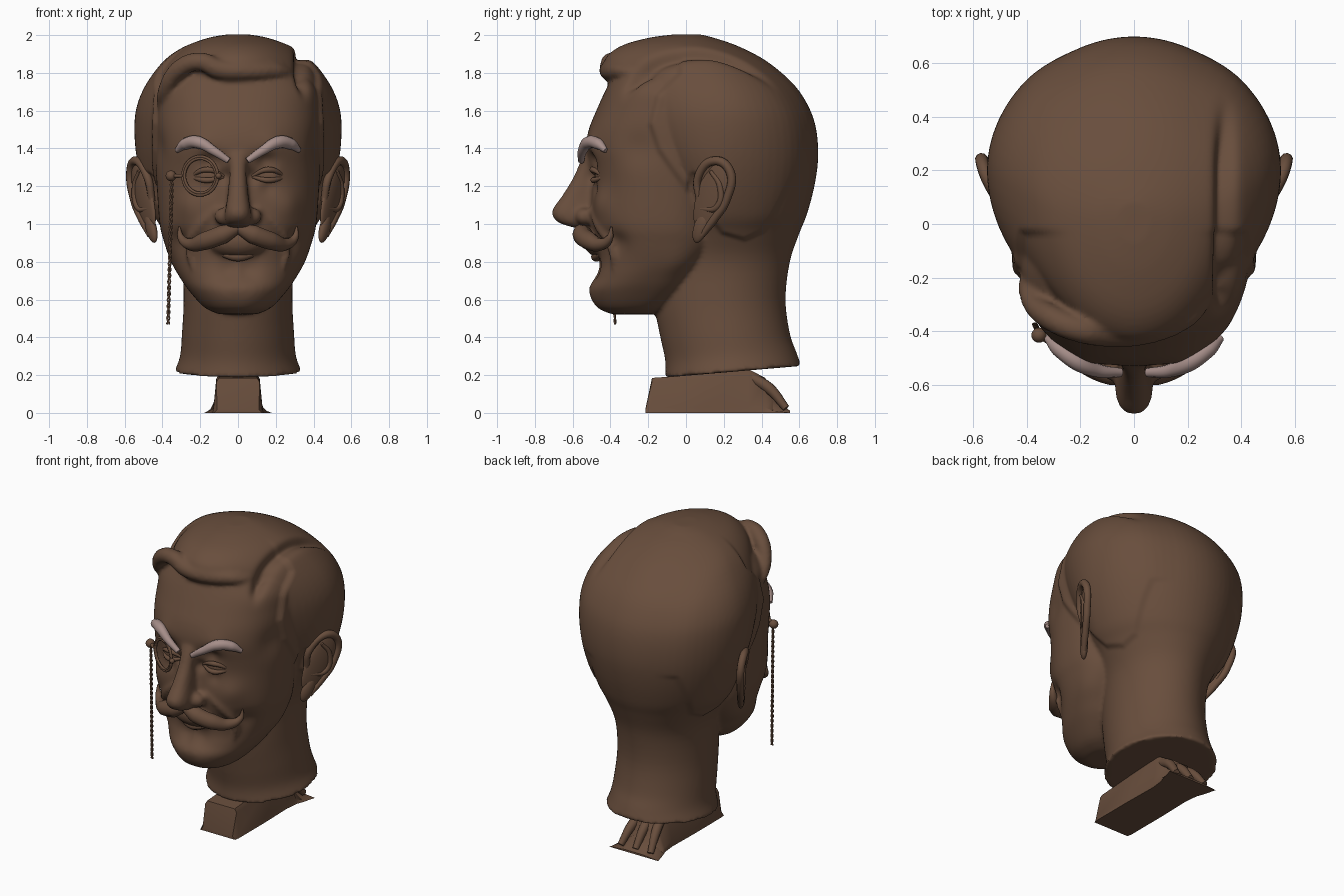
import bpy, bmesh, math
from mathutils import Vector, Matrix

cube = bpy.data.objects.get("Cube")
if cube:
    bpy.data.objects.remove(cube, do_unlink=True)


def material(name, color):
    mat = bpy.data.materials.new(name)
    mat.use_nodes = True
    mat.diffuse_color = color
    mat.node_tree.nodes["Principled BSDF"].inputs["Base Color"].default_value = color
    return mat


BROWN = material("warm_brown", (0.14, 0.076, 0.046, 1))
PALE = material("pale_brow_hair", (0.38, 0.27, 0.25, 1))


def add_object(name, mesh, mat=BROWN):
    mesh.materials.clear()
    mesh.materials.append(mat)
    mesh.shade_smooth()
    obj = bpy.data.objects.new(name, mesh)
    bpy.context.collection.objects.link(obj)
    return obj


def evaluated_mesh(obj):
    """Turn an object with its modifiers into a plain mesh and remove the object."""
    bpy.context.view_layer.update()
    graph = bpy.context.evaluated_depsgraph_get()
    mesh = bpy.data.meshes.new_from_object(obj.evaluated_get(graph))
    bpy.data.objects.remove(obj, do_unlink=True)
    return mesh


def tube(points, radii):
    """Tapered tube mesh along a smooth path."""
    curve = bpy.data.curves.new("path", "CURVE")
    curve.dimensions = "3D"
    curve.bevel_depth = 1.0
    curve.bevel_resolution = 3
    curve.use_fill_caps = True
    curve.resolution_u = 8 if len(points) < 20 else 1
    spline = curve.splines.new("BEZIER")
    spline.bezier_points.add(len(points) - 1)
    for bp, p, r in zip(spline.bezier_points, points, radii):
        bp.co, bp.radius = p, r
        bp.handle_left_type = bp.handle_right_type = "AUTO"
    obj = bpy.data.objects.new("path", curve)
    bpy.context.collection.objects.link(obj)
    return evaluated_mesh(obj)


def refine(sections, steps=4):
    """Smooth curve through the sections."""
    out = []
    for i in range(len(sections) - 1):
        a, b, c, d = (sections[max(0, min(len(sections) - 1, i + k))] for k in (-1, 0, 1, 2))
        for s in range(steps):
            t = s / steps
            out.append([q + .5 * t * (r - p + t * (2 * p - 5 * q + 4 * r - w + t * (3 * (q - r) + w - p)))
                        for p, q, r, w in zip(a, b, c, d)])
    return out + [sections[-1]]


def loft(sections, power, n=64):
    """Closed stack of rounded rings: z, front y, widest y, back y, half width, tilt."""
    bm = bmesh.new()
    rings = []
    for z, front, mid, back, w, tilt in refine(sections):
        ring = []
        for i in range(n):
            a = math.tau * i / n
            c, s = math.cos(a), math.sin(a)
            x = math.copysign(abs(c) ** (2 / power), c) * w
            y = math.copysign(abs(s) ** (2 / power), s)
            y *= (back - mid) if s > 0 else (mid - front)
            ring.append(bm.verts.new((x, mid + y, z + tilt * y)))
        rings.append(ring)
    for lo, hi in zip(rings, rings[1:]):
        for i in range(n):
            j = (i + 1) % n
            bm.faces.new((lo[i], lo[j], hi[j], hi[i]))
    bm.faces.new(rings[0][::-1])
    bm.faces.new(rings[-1])
    mesh = bpy.data.meshes.new("loft")
    bm.to_mesh(mesh)
    bm.free()
    return mesh


def ball(center, axes):
    """Ellipsoid from a centre and three axis vectors."""
    matrix = Matrix(axes).transposed().to_4x4()
    matrix.translation = center
    bm = bmesh.new()
    bmesh.ops.create_uvsphere(bm, u_segments=24, v_segments=14, radius=1, matrix=matrix)
    mesh = bpy.data.meshes.new("ball")
    bm.to_mesh(mesh)
    bm.free()
    return mesh


def sphere(center, r):
    return ball(center, ((r, 0, 0), (0, r, 0), (0, 0, r)))


def both(points):
    """Path on the left and its mirror on the right."""
    return points, [(-x, y, z) for x, y, z in points]


def merge(name, meshes, mat=BROWN):
    bm = bmesh.new()
    for m in meshes:
        bm.from_mesh(m)
        bpy.data.meshes.remove(m)
    bmesh.ops.recalc_face_normals(bm, faces=bm.faces)
    mesh = bpy.data.meshes.new(name)
    bm.to_mesh(mesh)
    bm.free()
    return add_object(name, mesh, mat)


# Skull and neck
skull = loft([
    (.218, -.11, .25, .61, .337, .085), (.3, -.11, .24, .585, .307, .06),
    (.42, -.14, .22, .55, .297, 0), (.6, -.17, .2, .527, .288, 0),
    (.8, -.15, .2, .55, .3, 0), (.95, -.1, .2, .6, .365, 0),
    (1.05, -.1, .2, .64, .425, 0), (1.2, -.15, .2, .68, .48, 0),
    (1.35, -.25, .2, .7, .515, 0), (1.5, -.33, .2, .69, .527, 0),
    (1.62, -.37, .19, .65, .515, 0), (1.74, -.41, .16, .57, .465, 0),
    (1.86, -.435, .1, .43, .375, 0), (1.94, -.35, .04, .28, .275, 0),
    (1.985, -.2, .02, .15, .16, 0), (2.003, -.07, .02, .08, .06, 0)], 1.95)

# Face and jaw
face = loft([
    (.522, -.39, -.28, -.18, .1, 0), (.56, -.47, -.25, -.1, .18, 0),
    (.65, -.51, -.2, .02, .262, 0), (.72, -.485, -.16, .07, .31, 0),
    (.8, -.465, -.1, .12, .355, 0), (.9, -.475, -.1, .2, .39, 0),
    (1.0, -.51, -.1, .2, .415, 0), (1.2, -.5, -.1, .2, .43, 0),
    (1.3, -.51, -.1, .2, .435, 0), (1.4, -.53, -.1, .2, .435, 0),
    (1.5, -.515, -.1, .2, .435, 0), (1.6, -.475, -.1, .2, .43, 0),
    (1.7, -.43, -.1, .2, .42, 0), (1.78, -.39, -.1, .2, .37, 0)], 2.3)

# Nose
nose = loft([
    (.98, -.59, -.54, -.4, .05, 0), (1.005, -.67, -.58, -.4, .065, 0),
    (1.04, -.705, -.6, -.4, .07, 0), (1.08, -.705, -.6, -.4, .066, 0),
    (1.15, -.655, -.57, -.4, .055, 0), (1.25, -.595, -.52, -.4, .048, 0),
    (1.33, -.56, -.5, -.4, .05, 0), (1.39, -.53, -.48, -.4, .07, 0)], 2.4)

# Muzzle under the nose
muzzle = ball((0, -.42, .91), ((.17, 0, 0), (0, .125, 0), (0, 0, .1)))

parts = [skull, face, nose, muzzle]
for side in (1, -1):
    parts.append(sphere((.08 * side, -.54, 1.04), .045))    # nostril wing
    parts.append(sphere((.16 * side, -.41, 1.262), .082))   # eye
# Laugh folds
for path in both([(.1, -.5, 1.08), (.2, -.455, .99), (.26, -.395, .88), (.24, -.385, .76)]):
    parts.append(tube(path, [.02, .03, .03, .01]))
# Swept fringe, arching up over the right temple
parts.append(tube([(-.41, -.17, 1.6), (-.385, -.28, 1.71), (-.31, -.35, 1.82),
                   (-.2, -.395, 1.86), (-.1, -.405, 1.82), (.05, -.4, 1.81),
                   (.2, -.34, 1.81), (.3, -.24, 1.79)],
                  [.02, .04, .05, .05, .055, .05, .045, .02]))

head = merge("head", parts)
remesh = head.modifiers.new("fuse", "REMESH")
remesh.mode = "VOXEL"
remesh.voxel_size = .013
smooth = head.modifiers.new("soften", "SMOOTH")
smooth.factor, smooth.iterations = .5, 6
head = add_object("head", evaluated_mesh(head))

# Sculpted hollows and swellings, mirrored: place, radius, push along the surface
BRUSHES = [((.15, -.5, 1.33), .055, -.035), ((.08, -.5, 1.25), .035, -.025),
           ((.16, -.48, 1.19), .04, -.012), ((.24, -.42, 1.1), .08, .022),
           ((.3, -.36, .9), .07, -.02), ((.05, -.46, .76), .06, -.02),
           ((.05, -.5, .62), .07, .006), ((.18, -.5, 1.42), .07, .012),
           ((.4, -.25, 1.4), .09, -.015)]
HAIRLINE = [Vector(p) for p in [
    (0, 1.15), (-.16, 1.38), (-.21, 1.53), (-.17, 1.69), (-.05, 1.8), (-.05, 2.2), (1, 2.2),
    (1, 1.3), (.58, 1.25), (.48, 1.05), (.42, .95), (.31, .9), (.18, .94), (.06, 1.1), (.05, 1.25)]]


def ease(t):
    t = max(0, min(1, t))
    return t * t * (3 - 2 * t)


def hair_depth(p):
    """Distance inside the side hair outline, zero outside."""
    inside, near = False, 9
    for a, b in zip(HAIRLINE, HAIRLINE[1:] + HAIRLINE[:1]):
        if (a.y > p.y) != (b.y > p.y) and p.x < a.x + (p.y - a.y) * (b.x - a.x) / (b.y - a.y):
            inside = not inside
        t = max(0, min(1, (p - a).dot(b - a) / (b - a).length_squared))
        near = min(near, (p - a.lerp(b, t)).length)
    return near if inside else 0


moves = []
for v in head.data.vertices:
    co, nor = v.co.copy(), v.normal.copy()
    mirrored = Vector((abs(co.x), co.y, co.z))
    push = 0
    if co.y < 0:
        for place, r, amount in BRUSHES:
            d = (mirrored - Vector(place)).length / r
            if d < 3:
                push += amount * math.exp(-d * d)
    if co.z > .85 and abs(co.x) > .2:
        push += .022 * ease(hair_depth(Vector((co.y, co.z))) / .04) * ease(abs(co.x) / .2 - 1) * abs(nor.x)
    # Parting groove on the left
    if co.x > .2:
        fade = ease((.5 - co.y) / .3) * ease((co.y + .36) / .1) * ease((co.z - 1.62) / .12)
        push -= .045 * fade * math.exp(-((co.x - .335) / .028) ** 2)
    moves.append(co + nor * push)
for v, co in zip(head.data.vertices, moves):
    v.co = co

# Ears: a thin tilted dish with a rolled rim and a lobe
rim = [(.455, .07, 1.12), (.48, .065, 1.25), (.54, .155, 1.335), (.568, .232, 1.28),
       (.55, .215, 1.13), (.505, .145, 1.02), (.465, .085, .94)]
fold = [(.475, .08, 1.08), (.53, .165, 1.09), (.545, .18, 1.2), (.525, .13, 1.28)]
for name, side in (("left_ear", 1), ("right_ear", -1)):
    u = Vector((.5 * side, .87, 0)) * .095
    w = Vector((.2 * side, .24, .95)) * .2
    n = u.cross(w).normalized() * .024
    flip = 0 if side > 0 else 1
    merge(name, [ball((.5 * side, .135, 1.145), (u, n, w)),
                 ball((.46 * side, .078, .98), (u * .45, n, w * .42)),
                 tube(both(rim)[flip], [.018, .022, .024, .024, .022, .022, .016]),
                 tube(both(fold)[flip], [.012, .018, .017, .01])])

# Eyelids, lips, moustache, eyebrows
upper = [(.075, -.47, 1.255), (.16, -.495, 1.288), (.255, -.43, 1.25)]
lower = [(.075, -.47, 1.25), (.16, -.49, 1.232), (.255, -.43, 1.25)]
merge("eyelids", [tube(p, [.008, .016, .008]) for lid in (upper, lower) for p in both(lid)])
merge("lower_lip", [tube([(-.14, -.43, .862), (0, -.475, .828), (.14, -.43, .862)],
                         [.008, .028, .008])])
tash = [(0, -.555, .98), (.08, -.55, .945), (.17, -.515, .912), (.25, -.45, .893),
        (.3, -.405, .925), (.312, -.395, .985)]
merge("moustache", [tube(p, [.03, .052, .05, .034, .02, .005]) for p in both(tash)])
brow = [(.05, -.555, 1.335), (.13, -.548, 1.388), (.21, -.515, 1.432),
        (.28, -.465, 1.424), (.325, -.425, 1.388)]
merge("eyebrows", [tube(p, [.017, .025, .034, .031, .013]) for p in both(brow)], PALE)

# Monocle with clasp and twisted cord
center = Vector((-.2, -.5, 1.255))
across = Vector((-.9, .43, 0)).normalized()
rings = []
for r in (.103, .092):
    hoop = [center + r * (across * math.cos(t) + Vector((0, 0, math.sin(t))))
            for t in (math.tau * i / 40 for i in range(41))]
    rings.append(tube(hoop, [.008] * 41))
knob = (-.355, -.415, 1.255)
merge("monocle", rings + [sphere(knob, .028), tube([center + across * .1, knob], [.01, .012]),
                          sphere(center - across * .108, .016)])
top, end = Vector((-.35, -.415, 1.24)), Vector((-.37, -.375, .47))
strands = []
for phase in (0, math.pi):
    path = []
    for i in range(121):
        a = math.tau * i / 10 + phase
        path.append(top.lerp(end, i / 120) + Vector((math.cos(a), math.sin(a) / 2, 0)) * .006)
    strands.append(tube(path, [.005] * 121))
merge("monocle_cord", strands)

# Stand under the neck: y, half width at foot and top, height
bm = bmesh.new()
rows = []
for y, foot, cap, h in [(-.215, .13, .11, .02), (-.18, .135, .115, .185), (.1, .135, .115, .205),
                        (.33, .13, .1, .232), (.42, .14, .08, .185), (.46, .155, .07, .08),
                        (.55, .18, .08, .012)]:
    outline = [(-foot, 0), (foot, 0), (foot * .96, h * .15), (cap, h * .88), (cap * .88, h),
               (-cap * .88, h), (-cap, h * .88), (-foot * .96, h * .15)]
    rows.append([bm.verts.new((x, y, z)) for x, z in outline])
for a, b in zip(rows, rows[1:]):
    for i in range(8):
        j = (i + 1) % 8
        bm.faces.new((a[i], a[j], b[j], b[i]))
bm.faces.new(rows[0])
bm.faces.new(rows[-1])
bmesh.ops.recalc_face_normals(bm, faces=bm.faces)
mesh = bpy.data.meshes.new("stand")
bm.to_mesh(mesh)
bm.free()
stand = add_object("stand", mesh)
bpy.ops.object.select_all(action="DESELECT")
stand.select_set(True)
bpy.context.view_layer.objects.active = stand
bpy.ops.object.shade_smooth_by_angle(angle=math.radians(35))

# Ridges down the back of the stand
merge("stand_ridges", [tube([(x * .6, .34, .19), (x * .8, .44, .13), (x, .53, .025)],
                            [.03, .03, .02]) for x in (-.11, 0, .11)])
